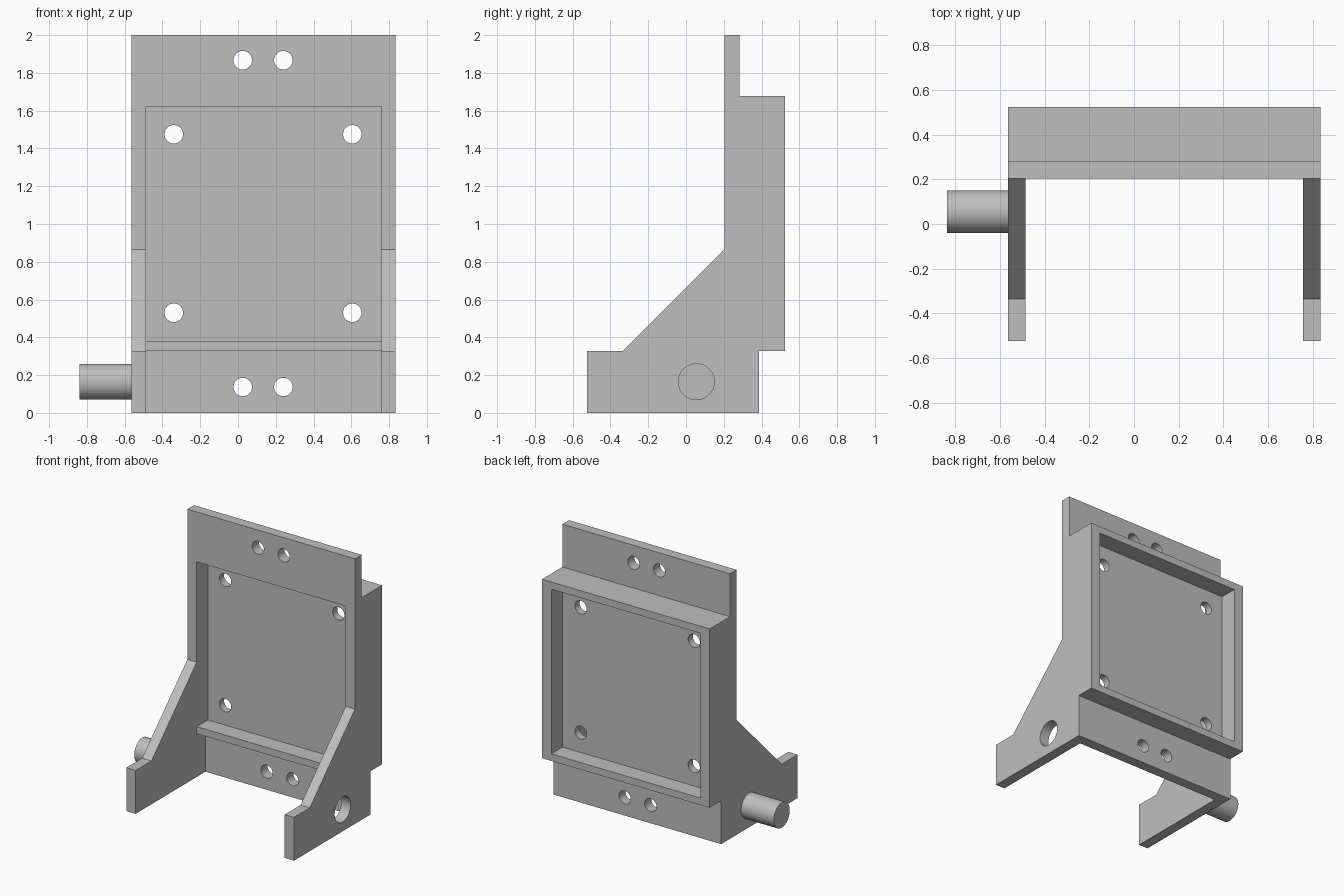
import bpy, bmesh, math
from mathutils import Matrix, Vector

if "Cube" in bpy.data.objects:
    bpy.data.objects.remove(bpy.data.objects["Cube"], do_unlink=True)

grey = bpy.data.materials.new("plain grey")
grey.use_nodes = True
grey.diffuse_color = (0.52, 0.52, 0.52, 1)
grey.node_tree.nodes["Principled BSDF"].inputs["Base Color"].default_value = (0.52, 0.52, 0.52, 1)


def make_object(name, bm):
    bmesh.ops.recalc_face_normals(bm, faces=bm.faces)
    mesh = bpy.data.meshes.new(name)
    bm.to_mesh(mesh)
    bm.free()
    mesh.materials.append(grey)
    obj = bpy.data.objects.new(name, mesh)
    bpy.context.collection.objects.link(obj)
    return obj


def prism(name, profile, x0, x1):
    """Extrude a (y, z) profile from x0 to x1."""
    bm = bmesh.new()
    face = bm.faces.new([bm.verts.new((x0, y, z)) for y, z in profile])
    side = bmesh.ops.extrude_face_region(bm, geom=[face])["geom"]
    moved = [v for v in side if isinstance(v, bmesh.types.BMVert)]
    bmesh.ops.translate(bm, verts=moved, vec=(x1 - x0, 0, 0))
    return make_object(name, bm)


def cylinder(name, centre, radius, length, axis):
    bm = bmesh.new()
    turn = Vector((0, 0, 1)).rotation_difference(Vector(axis)).to_matrix().to_4x4()
    bmesh.ops.create_cone(bm, cap_ends=True, segments=48, radius1=radius, radius2=radius,
                          depth=length, matrix=Matrix.Translation(centre) @ turn)
    return make_object(name, bm)


def smooth(obj):
    bpy.ops.object.select_all(action='DESELECT')
    obj.select_set(True)
    bpy.context.view_layer.objects.active = obj
    bpy.ops.object.shade_smooth_by_angle(angle=math.radians(30))


left, right, wall = 0.835, -0.565, 0.078
inner_left, inner_right = left - wall, right + wall

# Bracket body: side silhouette across the full width
bracket = prism("bracket_body", [
    (-0.525, 0), (0.387, 0), (0.387, 0.327), (0.525, 0.327), (0.525, 1.677),
    (0.282, 1.677), (0.282, 2), (0.203, 2), (0.203, 0.866), (-0.336, 0.327),
    (-0.525, 0.327)], right, left)

# Space between the side arms, with the front recess and the ledge below it
cutters = [prism("front_cutter", [
    (-1, -1), (0.308, -1), (0.308, 0.327), (0.203, 0.327), (0.203, 0.38),
    (0.335, 0.38), (0.335, 1.623), (-1, 1.623)], inner_right, inner_left)]

# Recess in the back
cutters.append(prism("back_cutter", [
    (0.39, 0.38), (1, 0.38), (1, 1.623), (0.39, 1.623)], inner_right, inner_left))

# Screw holes: a pair in each flange and four in the middle panel
holes = [(x, z) for x in (0.025, 0.24) for z in (0.137, 1.867)]
holes += [(x, z) for x in (-0.34, 0.605) for z in (0.53, 1.475)]
for x, z in holes:
    cutters.append(cylinder("screw_cutter", (x, 0.3, z), 0.049, 0.6, (0, 1, 0)))

# Pivot hole in the left arm
pivot_y, pivot_z, pivot_radius = 0.055, 0.165, 0.095
cutters.append(cylinder("pivot_cutter", (left, pivot_y, pivot_z), pivot_radius, 0.3, (1, 0, 0)))

bpy.context.view_layer.objects.active = bracket
for cutter in cutters:
    mod = bracket.modifiers.new("cut", 'BOOLEAN')
    mod.operation = 'DIFFERENCE'
    mod.solver = 'EXACT'
    mod.object = cutter
    bpy.ops.object.modifier_apply(modifier=mod.name)
    bpy.data.objects.remove(cutter, do_unlink=True)
smooth(bracket)

# Pivot peg on the right arm
peg_end = -0.838
peg = cylinder("pivot_peg", ((peg_end + right) / 2, pivot_y, pivot_z), pivot_radius,
               right - peg_end, (1, 0, 0))
smooth(peg)
